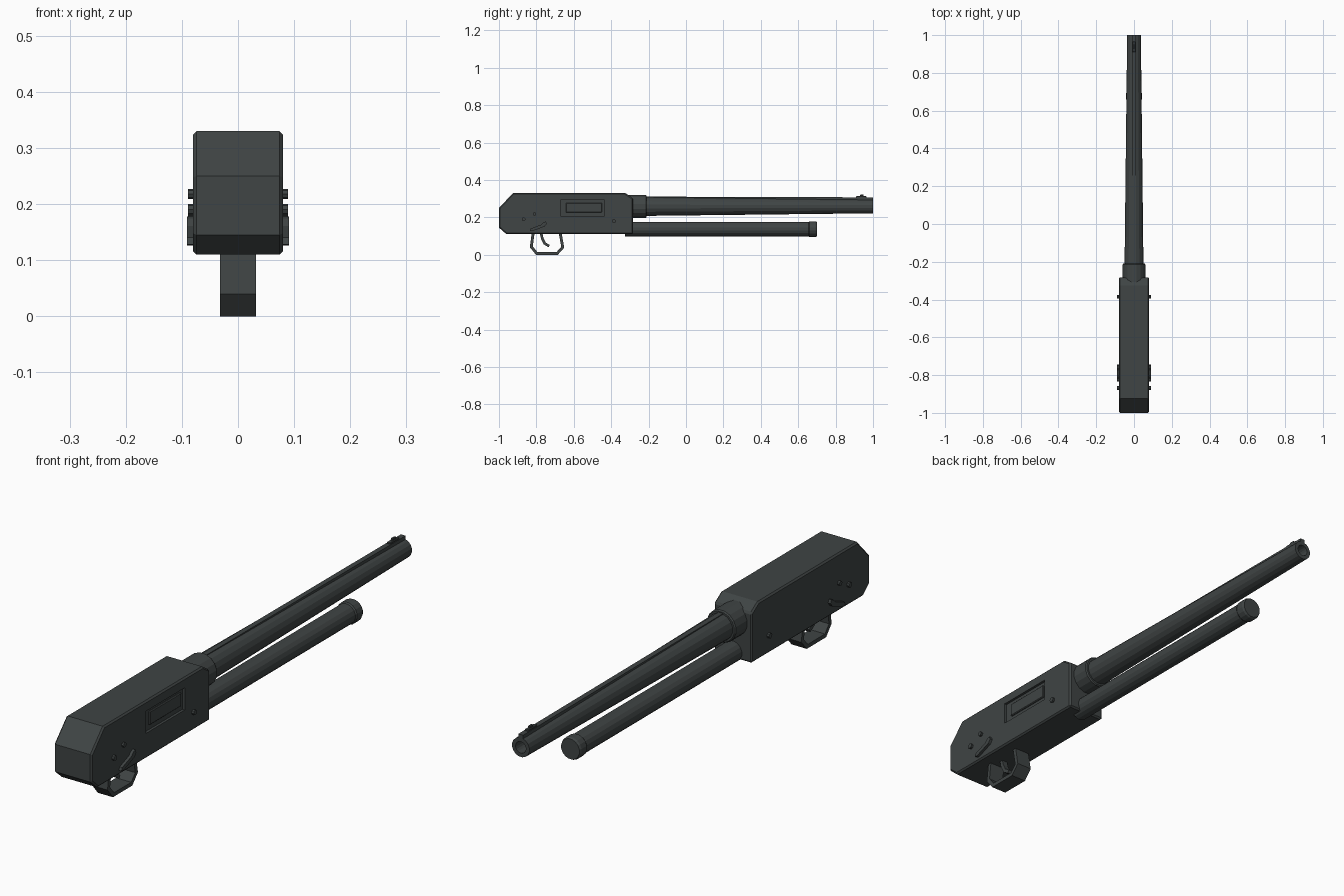
import bpy, bmesh, math
from mathutils import Vector

if "Cube" in bpy.data.objects:
    bpy.data.objects.remove(bpy.data.objects["Cube"])

metal = bpy.data.materials.new("dark gunmetal")
metal.diffuse_color = (0.05, 0.058, 0.058, 1)
metal.use_nodes = True
metal.node_tree.nodes["Principled BSDF"].inputs["Base Color"].default_value = metal.diffuse_color


def finish(name, bm, bevel=0):
    bmesh.ops.recalc_face_normals(bm, faces=bm.faces)
    me = bpy.data.meshes.new(name)
    bm.to_mesh(me)
    bm.free()
    me.materials.append(metal)
    ob = bpy.data.objects.new(name, me)
    bpy.context.collection.objects.link(ob)
    if bevel:
        m = ob.modifiers.new("bevel", 'BEVEL')
        m.width, m.segments, m.limit_method = bevel, 1, 'ANGLE'
        m.angle_limit = math.radians(50)
    return ob


def slab(name, pts, x0, x1, bevel=0):
    """Side profile of (y, z) points extruded across x."""
    bm = bmesh.new()
    f = bm.faces.new([bm.verts.new((x0, y, z)) for y, z in pts])
    new = bmesh.ops.extrude_face_region(bm, geom=[f])["geom"]
    bmesh.ops.translate(bm, vec=(x1 - x0, 0, 0),
                        verts=[v for v in new if isinstance(v, bmesh.types.BMVert)])
    return finish(name, bm, bevel)


def box(name, x0, x1, y0, y1, z0, z1, bevel=0):
    return slab(name, [(y0, z0), (y1, z0), (y1, z1), (y0, z1)], x0, x1, bevel)


def strip(path, t):
    """Outline of an open path with thickness t to one side."""
    p = [Vector(q) for q in path]
    inner = []
    for i, q in enumerate(p):
        ns = []
        for a, b in ((i - 1, i), (i, i + 1)):
            if a >= 0 and b < len(p):
                d = (p[b] - p[a]).normalized()
                ns.append(Vector((-d.y, d.x)))
        n = sum(ns, Vector((0, 0))).normalized()
        inner.append(q + n * t / n.dot(ns[0]))
    return [tuple(q) for q in p + inner[::-1]]


def turned(name, rings, z, sides=16):
    """Round part along y, made from (y, radius) rings."""
    bm = bmesh.new()
    loops = [[bm.verts.new((r * math.cos(a), y, z + r * math.sin(a)))
              for a in (2 * math.pi * (i + 0.5) / sides for i in range(sides))]
             for y, r in rings]
    for A, B in zip(loops, loops[1:]):
        for i in range(sides):
            j = (i + 1) % sides
            bm.faces.new((A[i], A[j], B[j], B[i]))
    bm.faces.new(loops[0])
    bm.faces.new(loops[-1])
    return finish(name, bm)


# Receiver with a recessed ejection port on the right side
receiver = slab("receiver", [(-1, 0.145), (-0.96, 0.11), (-0.283, 0.11), (-0.283, 0.302),
                             (-0.325, 0.33), (-0.925, 0.33), (-1, 0.25)], -0.08, 0.08, 0.006)
cutter = box("port_cutter", 0.07, 0.1, -0.672, -0.436, 0.207, 0.292)
cutter.hide_render = True
cutter.hide_viewport = True
cut = receiver.modifiers.new("port", 'BOOLEAN')
cut.object, cut.operation, cut.solver = cutter, 'DIFFERENCE', 'EXACT'
box("bolt", 0.06, 0.076, -0.642, -0.45, 0.226, 0.278, 0.003)

# Barrel, its collar, rib and bead sight
BZ = 0.258
turned("barrel", [(-0.3, 0.052), (1, 0.037), (1, 0.022), (0.9, 0.022)], BZ)
turned("barrel_collar", [(-0.32, 0.062), (-0.215, 0.062), (-0.21, 0.058)], BZ)
slab("barrel_rib", [(-0.25, 0.295), (1, 0.285), (1, 0.307), (-0.25, 0.311)], -0.01, 0.01)
box("sight_base", -0.008, 0.008, 0.91, 0.965, 0.3, 0.313, 0.002)
box("sight_bead", -0.005, 0.005, 0.93, 0.95, 0.31, 0.321, 0.002)

# Magazine tube and cap
turned("magazine_tube", [(-0.325, 0.039), (0.67, 0.039)], 0.137)
turned("magazine_cap", [(0.655, 0.039), (0.66, 0.043), (0.692, 0.043), (0.7, 0.039)], 0.137)

# Trigger guard and trigger
guard = [(-0.825, 0.115), (-0.835, 0.04), (-0.802, 0.0), (-0.685, 0.0),
         (-0.651, 0.038), (-0.665, 0.115)]
slab("trigger_guard", strip(guard, 0.015), -0.032, 0.032)
trigger = [(-0.782, 0.115), (-0.775, 0.085), (-0.76, 0.055), (-0.735, 0.04)]
slab("trigger", strip(trigger, 0.014), -0.012, 0.012)

# Pins and lever on both sides
for side, s in (("right", 1), ("left", -1)):
    for i, (y, z, r) in enumerate([(-0.868, 0.19, 0.01), (-0.81, 0.218, 0.009), (-0.385, 0.18, 0.01)]):
        pts = [(y + r * math.cos(a), z + r * math.sin(a))
               for a in (math.pi * k / 4 for k in range(8))]
        slab(f"{side}_pin_{i + 1}", pts, s * 0.075, s * 0.089)
    slab(f"{side}_lever", [(-0.835, 0.128), (-0.822, 0.126), (-0.755, 0.152), (-0.745, 0.166),
                           (-0.75, 0.178), (-0.762, 0.174), (-0.775, 0.161), (-0.83, 0.14)],
         s * 0.075, s * 0.091)
